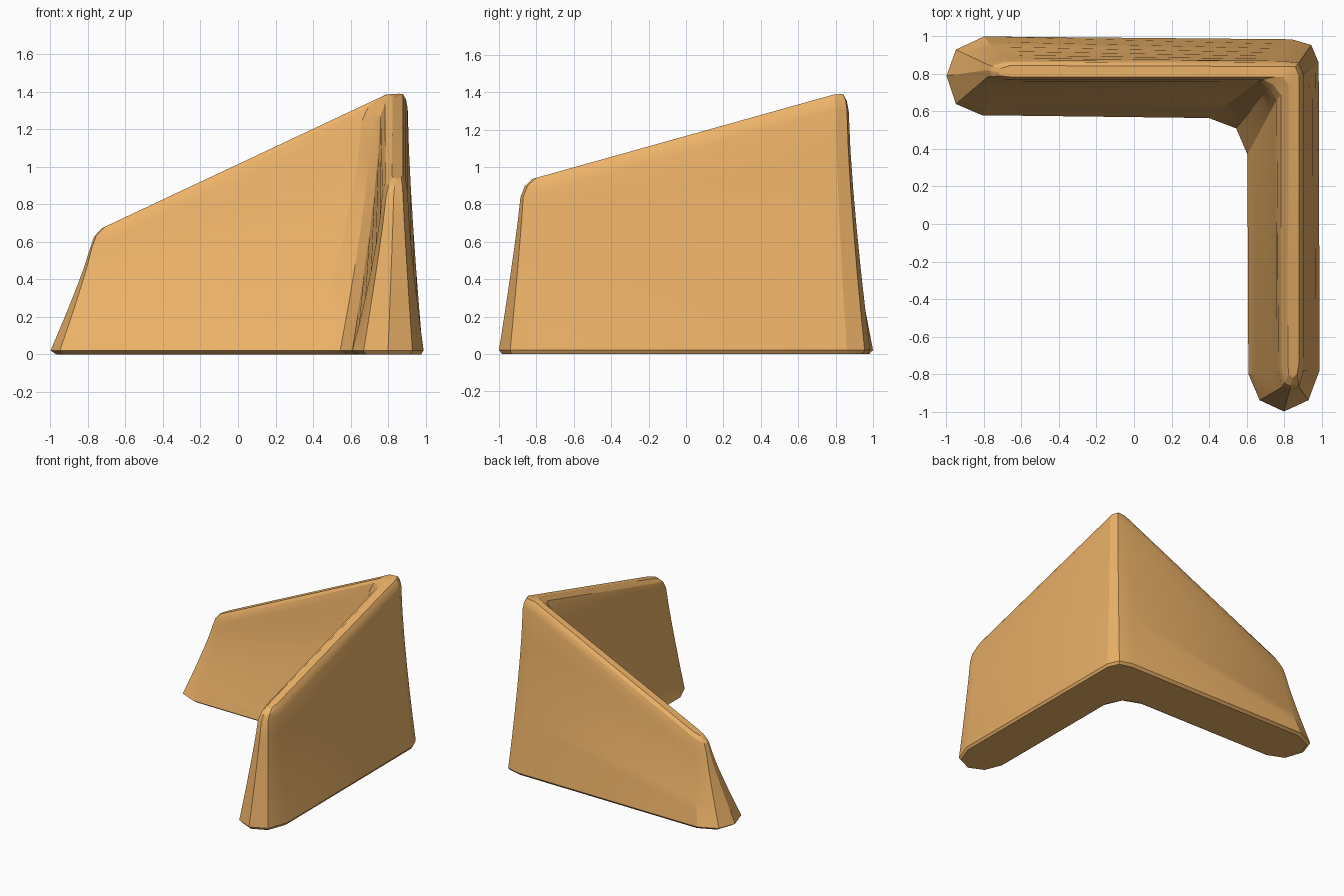
import bpy, bmesh
from mathutils import Vector

if "Cube" in bpy.data.objects:
    bpy.data.objects.remove(bpy.data.objects["Cube"])

# L-shaped plan: footprint x, y / shoulder x, y / ridge x, y
outer = [
    (-0.95, 0.93, -0.78, 0.85, -0.71, 0.83),
    (-0.80, 1.00, -0.70, 0.875, -0.66, 0.845),
    (0.84, 0.985, 0.78, 0.87, 0.79, 0.84),
    (0.945, 0.955, 0.88, 0.86, 0.86, 0.84),
    (0.985, 0.86, 0.905, 0.80, 0.88, 0.79),
    (0.99, -0.78, 0.905, -0.78, 0.88, -0.74),
    (0.93, -0.94, 0.88, -0.87, 0.87, -0.80),
]
inner = [
    (-0.95, 0.64, -0.78, 0.785, -0.71, 0.79),
    (-0.81, 0.58, -0.70, 0.76, -0.66, 0.785),
    (0.40, 0.565, 0.66, 0.76, 0.76, 0.785),
    (0.545, 0.51, 0.715, 0.72, 0.795, 0.785),
    (0.605, 0.37, 0.76, 0.66, 0.825, 0.74),
    (0.61, -0.80, 0.77, -0.78, 0.82, -0.74),
    (0.67, -0.94, 0.79, -0.87, 0.825, -0.80),
]
left_tip = (-1.0, 0.79, -0.79, 0.82, -0.725, 0.81)
right_tip = (0.80, -1.0, 0.83, -0.885, 0.845, -0.82)
plan = [left_tip] + outer + [right_tip] + inner[::-1]
n = len(plan)


def ridge_height(x, y):
    return 1.39 - max(0.47 * max(0, 0.8 - x), 0.28 * max(0, 0.8 - y))


def wall_point(row, t):
    """Point on the flared side wall, t = 0 at the foot, 1 at the shoulder."""
    bx, by, sx, sy = row[:4]
    power = 1.12 if bx < -0.9 or by < -0.9 else 1.4
    f = 1 - (1 - t) ** power
    z = 0.02 + (ridge_height(sx, sy) - 0.10) * t
    return Vector((bx + (sx - bx) * f, by + (sy - by) * f, z))


# Stack of outlines: inset base, flared wall, narrow ridge
loops = [[(r[0] + (r[2] - r[0]) * 0.15, r[1] + (r[3] - r[1]) * 0.15, 0) for r in plan]]
loops += [[wall_point(r, i / 6) for r in plan] for i in range(7)]
mid = [(r[2] * 0.5 + r[4] * 0.5, r[3] * 0.5 + r[5] * 0.5) for r in plan]
loops.append([(r[2] * 0.65 + r[4] * 0.35, r[3] * 0.65 + r[5] * 0.35,
               ridge_height(*m) - 0.03) for r, m in zip(plan, mid)])
loops.append([(r[4], r[5], ridge_height(r[4], r[5])) for r in plan])

bm = bmesh.new()
rings = [[bm.verts.new(p) for p in loop] for loop in loops]
for a, b in zip(rings, rings[1:]):
    for i in range(n):
        j = (i + 1) % n
        bm.faces.new((a[i], a[j], b[j], b[i]))

# Caps as strips running along the L
k = len(outer)
for ring in (rings[0], rings[-1]):
    bm.faces.new((ring[0], ring[1], ring[n - 1]))
    bm.faces.new((ring[k], ring[k + 1], ring[k + 2]))
    for i in range(1, k):
        bm.faces.new((ring[i], ring[i + 1], ring[n - i - 1], ring[n - i]))
bmesh.ops.recalc_face_normals(bm, faces=bm.faces)

mesh = bpy.data.meshes.new("corner_wall")
bm.to_mesh(mesh)
bm.free()
wall = bpy.data.objects.new("corner_wall", mesh)
bpy.context.collection.objects.link(wall)

mat = bpy.data.materials.new("sandy_orange")
mat.diffuse_color = (0.85, 0.45, 0.14, 1)
mat.use_nodes = True
mat.node_tree.nodes["Principled BSDF"].inputs["Base Color"].default_value = mat.diffuse_color
mesh.materials.append(mat)

bpy.context.view_layer.objects.active = wall
wall.select_set(True)
bpy.ops.object.shade_smooth_by_angle(angle=0.35)
